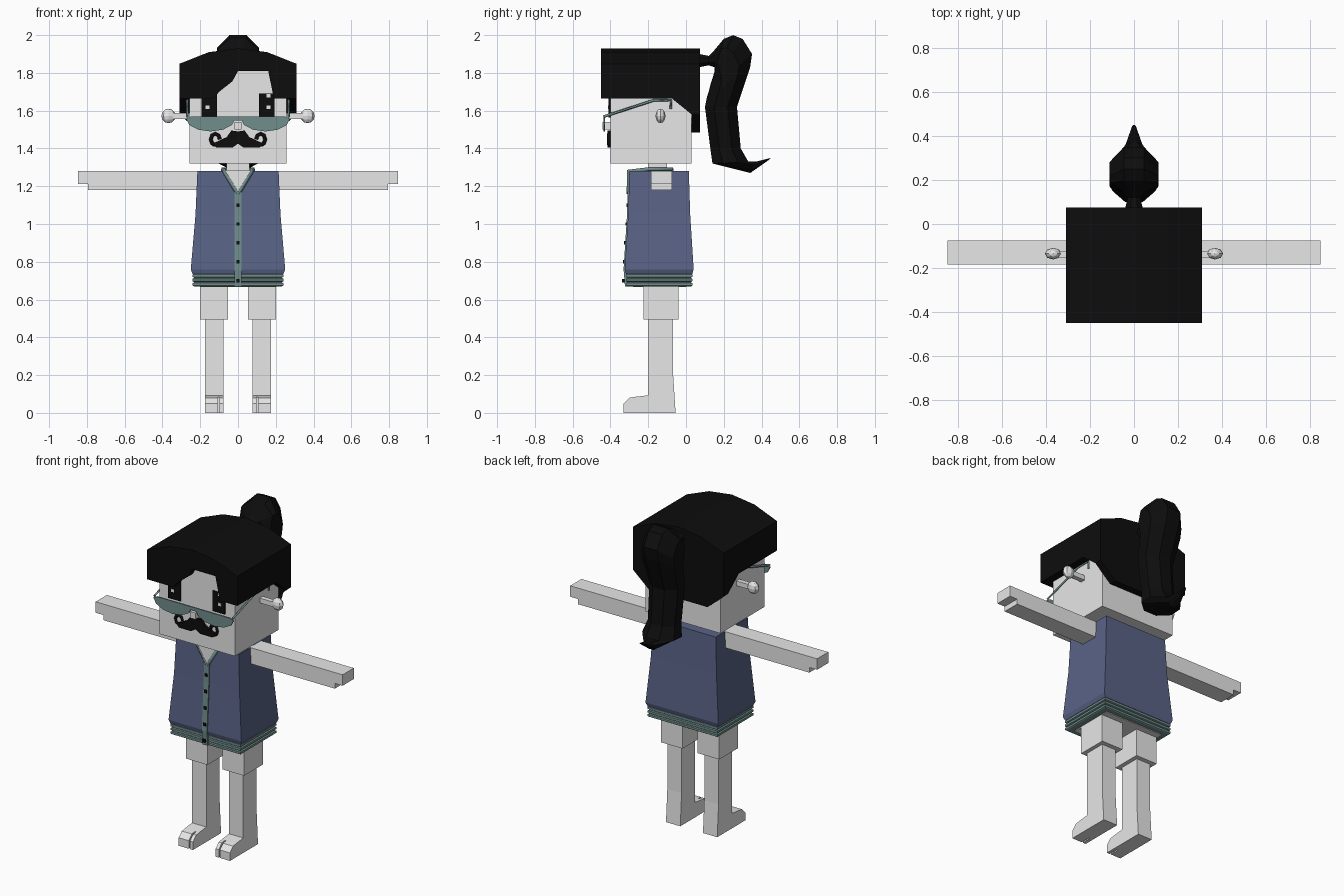
import bpy, bmesh, math
from mathutils import Vector

if "Cube" in bpy.data.objects:
    bpy.data.objects.remove(bpy.data.objects["Cube"], do_unlink=True)


def material(name, red, green, blue):
    mat = bpy.data.materials.new(name)
    mat.use_nodes = True
    color = (red, green, blue, 1)
    mat.diffuse_color = color
    mat.node_tree.nodes["Principled BSDF"].inputs["Base Color"].default_value = color
    return mat


skin = material("pale_skin", .8, .8, .8)
black = material("black", .004, .004, .004)
blue = material("vest_blue", .1, .125, .24)
teal = material("trim_teal", .16, .27, .26)

# Shared dimensions
face, nape = -.4, .03
head_half, chin, head_top = .258, 1.32, 1.84
hair_half, hair_front, hair_back = .31, -.45, .075
brow, crown, hair_side_top = 1.665, 1.93, 1.83
lens_top, lens_front = 1.568, -.438
hem, hip, shoulder = .67, .76, 1.28
arm_front, arm_back = -.185, -.075
knee, toe_back = .495, -.27
body_middle, body_depth = -.142, .73


def finish(bm, name, mat):
    bmesh.ops.recalc_face_normals(bm, faces=bm.faces)
    mesh = bpy.data.meshes.new(name)
    bm.to_mesh(mesh)
    bm.free()
    mesh.materials.append(mat)
    ob = bpy.data.objects.new(name, mesh)
    bpy.context.collection.objects.link(ob)
    return ob


def pair(ob):
    """Repeat a left part on the right."""
    ob.modifiers.new("mirror", "MIRROR").use_clip = True


def loft(name, rings, mat):
    """Skin a closed surface over rings of equal length."""
    bm = bmesh.new()
    loops = [[bm.verts.new(point) for point in ring] for ring in rings]
    for lower, upper in zip(loops, loops[1:]):
        for i in range(len(lower)):
            bm.faces.new((lower[i - 1], lower[i], upper[i], upper[i - 1]))
    bm.faces.new(loops[0])
    bm.faces.new(loops[-1])
    return finish(bm, name, mat)


def across(name, profile, span, mat):
    """Extrude a (y, z) profile along x."""
    return loft(name, [[(x, y, z) for y, z in profile] for x in span], mat)


def along(name, profile, span, mat):
    """Extrude an (x, z) profile along y."""
    return loft(name, [[(x, y, z) for x, z in profile] for y in span], mat)


def block(name, xs, ys, zs, mat):
    (left, right), (low, high) = xs, zs
    corners = [(left, low), (right, low), (right, high), (left, high)]
    return along(name, corners, ys, mat)


def body_front(half):
    return body_middle - body_depth * half


def tower(name, levels, mat):
    """Join rectangular body sections given as (height, half width)."""
    corners = [(-1, -1), (1, -1), (1, 1), (-1, 1)]
    return loft(name, [[(sx * half, body_middle + sy * half * body_depth, z)
                        for sx, sy in corners] for z, half in levels], mat)


def tube(name, points, radius, mat):
    """Square-section strip following a path."""
    curve = bpy.data.curves.new(name, "CURVE")
    curve.dimensions = "3D"
    curve.bevel_depth = radius
    curve.bevel_resolution = 0
    curve.use_fill_caps = True
    spline = curve.splines.new("POLY")
    spline.points.add(len(points) - 1)
    for target, point in zip(spline.points, points):
        target.co = (*point, 1)
    curve.materials.append(mat)
    ob = bpy.data.objects.new(name, curve)
    bpy.context.collection.objects.link(ob)
    bpy.ops.object.select_all(action="DESELECT")
    ob.select_set(True)
    bpy.context.view_layer.objects.active = ob
    bpy.ops.object.convert(target="MESH")
    return bpy.context.view_layer.objects.active


def arc(center_x, center_z, radius_x, radius_z, start, end, steps):
    """Points on an ellipse between two angles, in half turns."""
    angles = [math.pi * (start + (end - start) * i / steps) for i in range(steps + 1)]
    return [(center_x + radius_x * math.cos(a), center_z + radius_z * math.sin(a))
            for a in angles]


# Head, neck and nose
block("head", (-head_half, head_half), (face, nape), (chin, head_top), skin)
block("neck", (-.06, .06), (-.2, -.1), (shoulder - .03, chin + .01), skin)
block("nose", (-.018, .018), (lens_front - .005, face), (1.5, 1.54), skin)

# Hair cap with a shallow arch
arch = [(x, crown - .85 * x * x) for x in (hair_half * i / 2 for i in range(-2, 3))]
along("hair_cap", arch + [(hair_half, hair_side_top), (-hair_half, hair_side_top)],
      (hair_front, hair_back), black)

# Swept fringe with a notch over the forehead
fringe = [(-hair_half, hair_side_top), (-hair_half, brow), (-.13, brow), (-.1, 1.7),
          (-.03, 1.755), (0, 1.81), (.16, 1.81), (.19, brow),
          (hair_half, brow), (hair_half, hair_side_top)]
along("hair_fringe", fringe, (hair_front, face - .002), black)

# Hair sides and back, lower behind the ears
pair(across("hair_side", [(hair_front, hair_side_top), (hair_front, brow),
                          (arm_back, brow), (nape, 1.58), (hair_back, 1.58),
                          (hair_back, hair_side_top)],
            (head_half + .004, hair_half), black))
pair(along("hair_back", [(0, 1.485), (.2, 1.485), (hair_half, 1.58),
                         (hair_half, hair_side_top), (0, hair_side_top)],
           (nape, hair_back), black))

# Ponytail sections run from the tie to the flicked tip
tail = [((.07, 1.9), (.07, 1.83)), ((.12, 1.89), (.12, 1.84)),
        ((.15, 1.92), (.15, 1.83)), ((.2, 1.98), (.15, 1.8)),
        ((.25, 2), (.14, 1.77)), ((.3, 1.98), (.13, 1.74)),
        ((.35, 1.9), (.12, 1.7)), ((.34, 1.83), (.11, 1.67)),
        ((.27, 1.62), (.1, 1.62)), ((.29, 1.4), (.13, 1.39)),
        ((.33, 1.33), (.14, 1.32)), ((.37, 1.33), (.34, 1.27)),
        ((.45, 1.35), (.44, 1.34))]
rings = []
for outer, inner in tail:
    outer, inner = Vector((0, *outer)), Vector((0, *inner))
    half = min(.12, .62 * (outer - inner).length)
    octagon = arc(0, .5, half, .54, 1 / 8, 15 / 8, 7)
    rings.append([outer.lerp(inner, min(1, max(0, t))) + Vector((x, 0, 0))
                  for x, t in octagon])
loft("ponytail", rings, black)

# Eyes with glints
pair(block("eye", (.11, .193), (face - .009, face), (1.565, 1.69), black))
for z in (1.61, 1.67):
    pair(block("eye_glint", (.152, .172), (face - .012, face - .008),
               (z, z + .018), skin))

# Moustache with curled ends
pair(along("moustache", [(0, 1.49), (.035, 1.495), (.06, 1.46), (.135, 1.425),
                         (.115, 1.404), (.03, 1.404), (0, 1.425)],
           (face - .016, face), black))
curl = arc(.12, 1.448, .024, .03, -.5, 1, 6)
pair(tube("moustache_curl", [(x, face - .008, z) for x, z in curl], .01, black))

# Half-round glasses
pair(along("lens", arc(.145, lens_top - .01, .13, .068, 1, 2, 6)
           + [(.25, lens_top), (.015, lens_top)],
           (lens_front, lens_front + .008), teal))
block("glasses_bridge", (-.03, .03), (lens_front, lens_front + .008),
      (lens_top - .02, lens_top), teal)
pair(tube("glasses_arm", [(head_half + .01, y, z) for y, z in (
    (lens_front, lens_top), (-.17, 1.655), (-.08, 1.655), (-.08, 1.61))], .007, teal))

# Earrings: rod and faceted ball
pair(block("earring_rod", (head_half, .345), (-.155, -.125), (1.557, 1.587), skin))
bm = bmesh.new()
bmesh.ops.create_uvsphere(bm, u_segments=8, v_segments=6, radius=.038)
bmesh.ops.scale(bm, vec=(1, .7, 1), verts=bm.verts)
bmesh.ops.translate(bm, vec=(.368, -.135, 1.572), verts=bm.verts)
pair(finish(bm, "earring_ball", skin))

# Vest and ribbed hem
tower("vest", [(hip - .025, .24), (hip, .25), (1.05, .225), (shoulder, .215)], blue)
ribs = []
for i in range(3):
    base = hem + .023 * i
    ribs += [(base, .232), (base + .004, .24), (base + .017, .24), (base + .021, .232)]
tower("vest_hem", ribs, teal)
block("hip_underside", (-.2, .2), (-.28, 0), (hem - .004, hip), skin)

# Button strip follows the slope of the vest
strip = [(body_front(half) - .006, z) for z, half in
         ((hem, .24), (hip, .25), (1.05, .225), (1.17, .22))]
across("front_placket", strip + [(-.28, 1.17), (-.28, hem)], (-.018, .018), teal)
for i in range(5):
    z = 1.1 - i / 10
    y = body_front(.225 + (1.05 - z) * .08)
    block("button", (-.009, .009), (y - .012, y), (z - .009, z + .009), black)

# Open neck and collar
neckline = body_front(.22)
along("open_neck", [(-.07, shoulder + .004), (.07, shoulder + .004), (0, 1.165)],
      (neckline - .006, -.1), skin)
pair(tube("collar", [(0, neckline, 1.16), (.072, neckline, shoulder),
                     (.08, -.2, shoulder + .01), (.08, arm_back, shoulder + .01),
                     (0, arm_back, shoulder + .01)], .012, teal))

# Arms with stepped fingers
pair(block("arm", (.19, .795), (arm_front, arm_back), (1.18, shoulder), skin))
pair(block("fingers", (.795, .848), (arm_front, arm_back), (1.212, shoulder), skin))

# Legs and split-toed feet
pair(block("thigh", (.052, .2), (-.225, -.04), (knee, hem + .01), skin))
pair(across("shin", [(-.2, knee), (-.2, .093), (toe_back, .085), (toe_back, 0),
                     (-.055, 0), (-.068, .2), (-.068, knee)], (.078, .176), skin))
toe = [(toe_back, 0), (toe_back, .085), (-.3, .08), (-.33, .05), (-.33, 0)]
pair(across("big_toe", toe, (.078, .099), skin))
pair(across("small_toes", toe, (.107, .176), skin))
